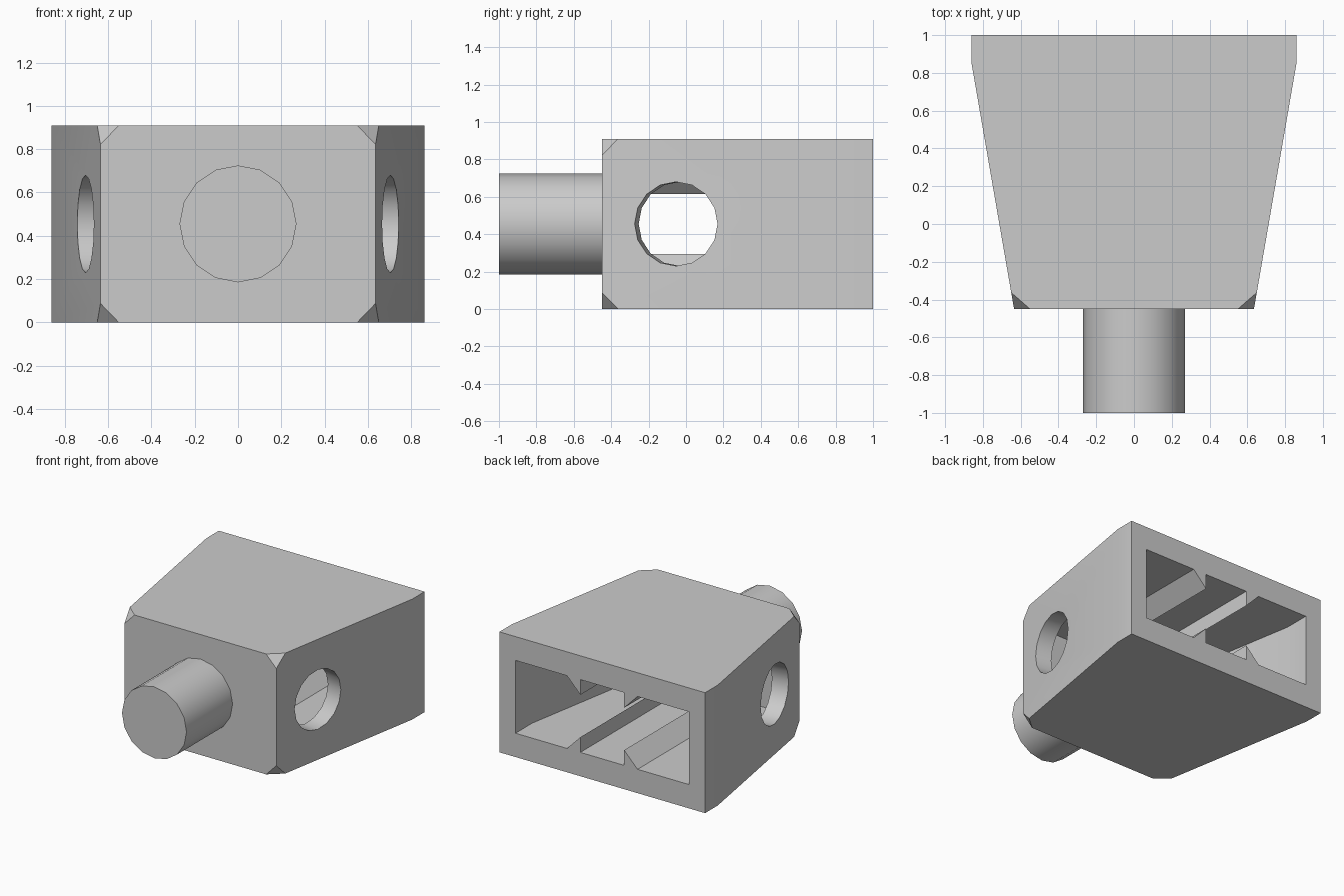
import bpy, bmesh, math
from mathutils import Vector, Matrix

cube = bpy.data.objects.get("Cube")
if cube:
    bpy.data.objects.remove(cube, do_unlink=True)

grey = bpy.data.materials.new("plain grey")
grey.use_nodes = True
colour = (0.6, 0.6, 0.6, 1)
grey.diffuse_color = colour
grey.node_tree.nodes["Principled BSDF"].inputs["Base Color"].default_value = colour

HEIGHT, MID = 0.91, 0.455
TILT = math.atan2(0.225, 1.3)      # slant of the side walls


def finish(bm, name):
    bmesh.ops.recalc_face_normals(bm, faces=bm.faces)
    mesh = bpy.data.meshes.new(name)
    bm.to_mesh(mesh)
    bm.free()
    mesh.materials.append(grey)
    obj = bpy.data.objects.new(name, mesh)
    bpy.context.collection.objects.link(obj)
    return obj


def extrude(bm, points, offset):
    face = bm.faces.new([bm.verts.new(p) for p in points])
    new = bmesh.ops.extrude_face_region(bm, geom=[face])["geom"]
    verts = [v for v in new if isinstance(v, bmesh.types.BMVert)]
    bmesh.ops.translate(bm, verts=verts, vec=offset)


def plan_prism(half, z0, z1):
    """Symmetric plan outline, given by its +x half, raised from z0 to z1."""
    bm = bmesh.new()
    outline = half + [(-x, y) for x, y in reversed(half)]
    extrude(bm, [(x, y, z0) for x, y in outline], (0, 0, z1 - z0))
    return bm


def cylinder(name, radius, length, matrix):
    bm = bmesh.new()
    bmesh.ops.create_cone(bm, cap_ends=True, segments=16, radius1=radius,
                          radius2=radius, depth=length, matrix=matrix)
    return finish(bm, name)


def cut(target, cutter):
    mod = target.modifiers.new("cut", 'BOOLEAN')
    mod.operation, mod.solver, mod.object = 'DIFFERENCE', 'EXACT', cutter
    bpy.context.view_layer.objects.active = target
    bpy.ops.object.modifier_apply(modifier=mod.name)
    bpy.data.objects.remove(cutter, do_unlink=True)


# Tapered housing with the four front corners sliced off
bm = plan_prism([(0.635, -0.45), (0.86, 0.85), (0.86, 1)], 0, HEIGHT)
for sx in (-1, 1):
    for top in (False, True):
        z, sz = (HEIGHT, 1) if top else (0, -1)
        a = Vector((sx * 0.55, -0.45, z))
        b = Vector((sx * 0.635, -0.45, z - sz * 0.088))
        c = Vector((sx * 0.65, -0.363, z))
        normal = (b - a).cross(c - a)
        if normal.x * sx < 0:
            normal.negate()
        geom = bm.verts[:] + bm.edges[:] + bm.faces[:]
        result = bmesh.ops.bisect_plane(bm, geom=geom, plane_co=a,
                                        plane_no=normal, clear_outer=True)
        edges = [e for e in result["geom_cut"] if isinstance(e, bmesh.types.BMEdge)]
        bmesh.ops.holes_fill(bm, edges=edges)
housing = finish(bm, "housing")

# Cavity open at the back, with triangular ribs left on its floor and ceiling
cavity = finish(plan_prism([(0.53, -0.32), (0.725, 0.8), (0.725, 1.1)], 0.18, 0.73), "cavity")
for sx in (-1, 1):
    for sz in (-1, 1):
        section = [(0.183, 0.4), (0.183, 0.16), (0.295, 0.275), (0.295, 0.4)]
        bm = bmesh.new()
        extrude(bm, [(sx * x, -0.5, MID + sz * z) for x, z in section], (0, 1.8, 0))
        cut(cavity, finish(bm, "rib"))
cut(housing, cavity)

# Round holes square to the slanted side walls
for sx in (-1, 1):
    place = (Matrix.Translation((sx * 0.704, -0.053, MID))
             @ Matrix.Rotation(-sx * TILT, 4, 'Z')
             @ Matrix.Rotation(math.pi / 2, 4, 'Y'))
    cut(housing, cylinder("side_hole", 0.225, 0.4, place))

# Front peg
peg = cylinder("front_peg", 0.27, 0.56,
               Matrix.Translation((0, -0.72, MID)) @ Matrix.Rotation(math.pi / 2, 4, 'X'))

for obj in (housing, peg):
    bpy.ops.object.select_all(action='DESELECT')
    obj.select_set(True)
    bpy.context.view_layer.objects.active = obj
    bpy.ops.object.shade_smooth_by_angle(angle=math.radians(30))
